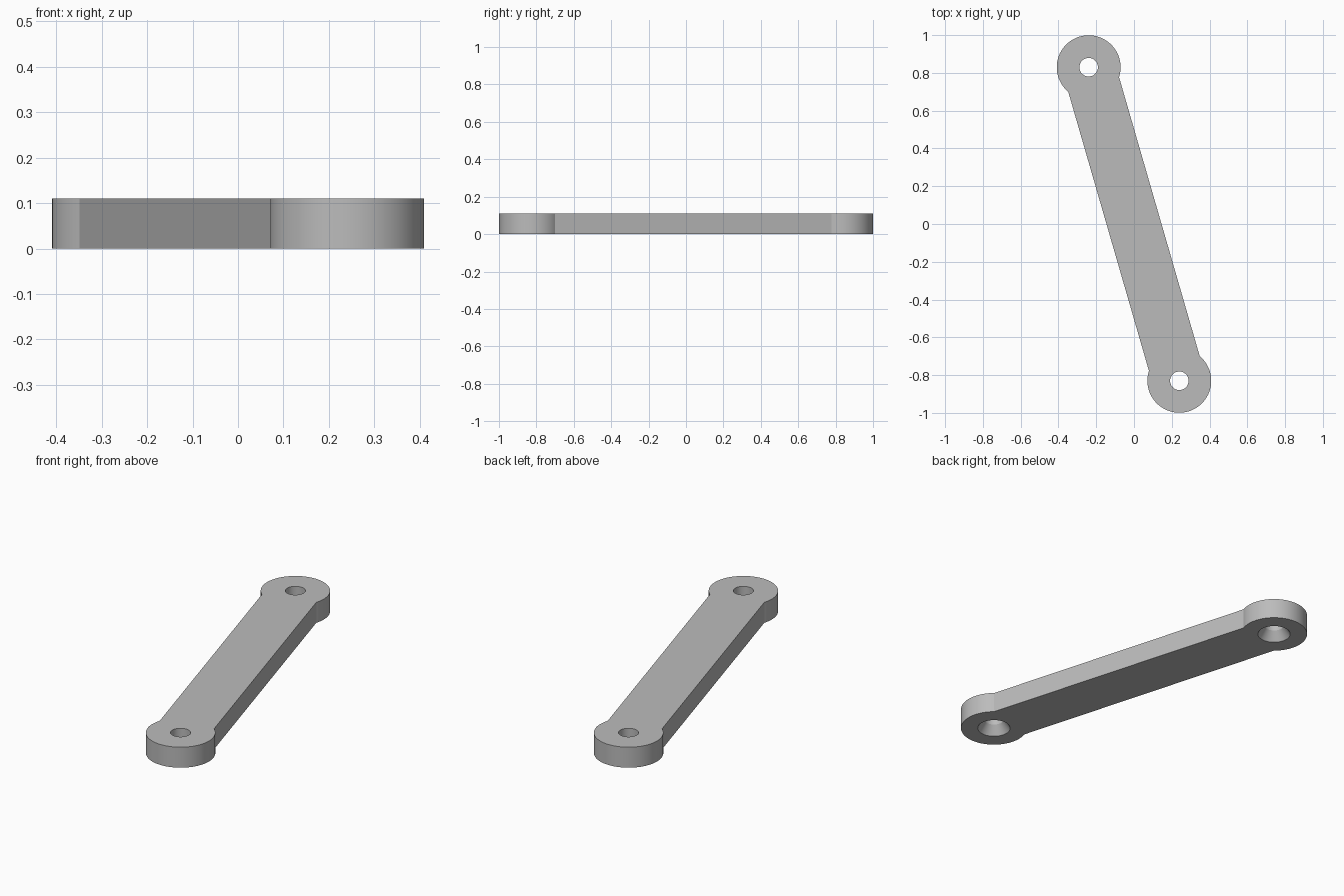
import bpy, bmesh
from math import asin, atan2, cos, hypot, pi, sin

if "Cube" in bpy.data.objects:
    bpy.data.objects.remove(bpy.data.objects["Cube"])

END_X, END_Y = 0.24, 0.83        # pivot centre offsets
END_R, HALF_W, THICK = 0.169, 0.14, 0.11
HOLE_R, SINK_R, SINK_DEPTH = 0.049, 0.083, 0.05
SEGS = 80

grey = bpy.data.materials.new("plain grey")
grey.use_nodes = True
colour = (0.5, 0.5, 0.5, 1)
grey.diffuse_color = colour
grey.node_tree.nodes["Principled BSDF"].inputs["Base Color"].default_value = colour


def make_object(name, bm):
    bmesh.ops.recalc_face_normals(bm, faces=bm.faces)
    mesh = bpy.data.meshes.new(name)
    bm.to_mesh(mesh)
    bm.free()
    mesh.materials.append(grey)
    obj = bpy.data.objects.new(name, mesh)
    bpy.context.collection.objects.link(obj)
    return obj


# Link arm: two round ends joined by a narrower straight bar
half_len = hypot(END_X, END_Y)
gap = asin(HALF_W / END_R)
tilt = atan2(-END_Y, END_X)
bm = bmesh.new()
outline = []
for side in (1, -1):
    for i in range(SEGS + 1):
        a = -(pi - gap) + 2 * (pi - gap) * i / SEGS
        u = side * (half_len + END_R * cos(a))
        v = side * END_R * sin(a)
        outline.append(bm.verts.new((u * cos(tilt) - v * sin(tilt),
                                     u * sin(tilt) + v * cos(tilt), 0)))
base = bm.faces.new(outline)
top = bmesh.ops.extrude_face_region(bm, geom=[base])["geom"]
bmesh.ops.translate(bm, vec=(0, 0, THICK),
                    verts=[g for g in top if isinstance(g, bmesh.types.BMVert)])
arm = make_object("link_arm", bm)


# Screw hole cutter: straight bore with a countersink underneath
def hole_cutter(x, y):
    bm = bmesh.new()
    slope = (SINK_R - HOLE_R) / SINK_DEPTH
    margin = 0.02
    profile = [(SINK_R + slope * margin, -margin), (HOLE_R, SINK_DEPTH),
               (HOLE_R, THICK + margin)]
    rings = [[bm.verts.new((x + r * cos(2 * pi * i / SEGS),
                            y + r * sin(2 * pi * i / SEGS), z))
              for i in range(SEGS)] for r, z in profile]
    for low, high in zip(rings, rings[1:]):
        for i in range(SEGS):
            j = (i + 1) % SEGS
            bm.faces.new((low[i], low[j], high[j], high[i]))
    bm.faces.new(rings[0])
    bm.faces.new(rings[-1])
    cutter = make_object("hole_cutter", bm)
    cutter.hide_render = True
    return cutter


cutters = [hole_cutter(s * END_X, -s * END_Y) for s in (1, -1)]
for cutter in cutters:
    mod = arm.modifiers.new("hole", 'BOOLEAN')
    mod.operation = 'DIFFERENCE'
    mod.solver = 'EXACT'
    mod.object = cutter

# Bake the holes and drop the cutters
bpy.context.view_layer.update()
graph = bpy.context.evaluated_depsgraph_get()
cut_mesh = bpy.data.meshes.new_from_object(arm.evaluated_get(graph))
arm.modifiers.clear()
arm.data = cut_mesh
for cutter in cutters:
    bpy.data.objects.remove(cutter)

# Smooth curved walls, crisp rims
bpy.ops.object.select_all(action='DESELECT')
arm.select_set(True)
bpy.context.view_layer.objects.active = arm
bpy.ops.object.shade_smooth_by_angle(angle=pi / 9)
